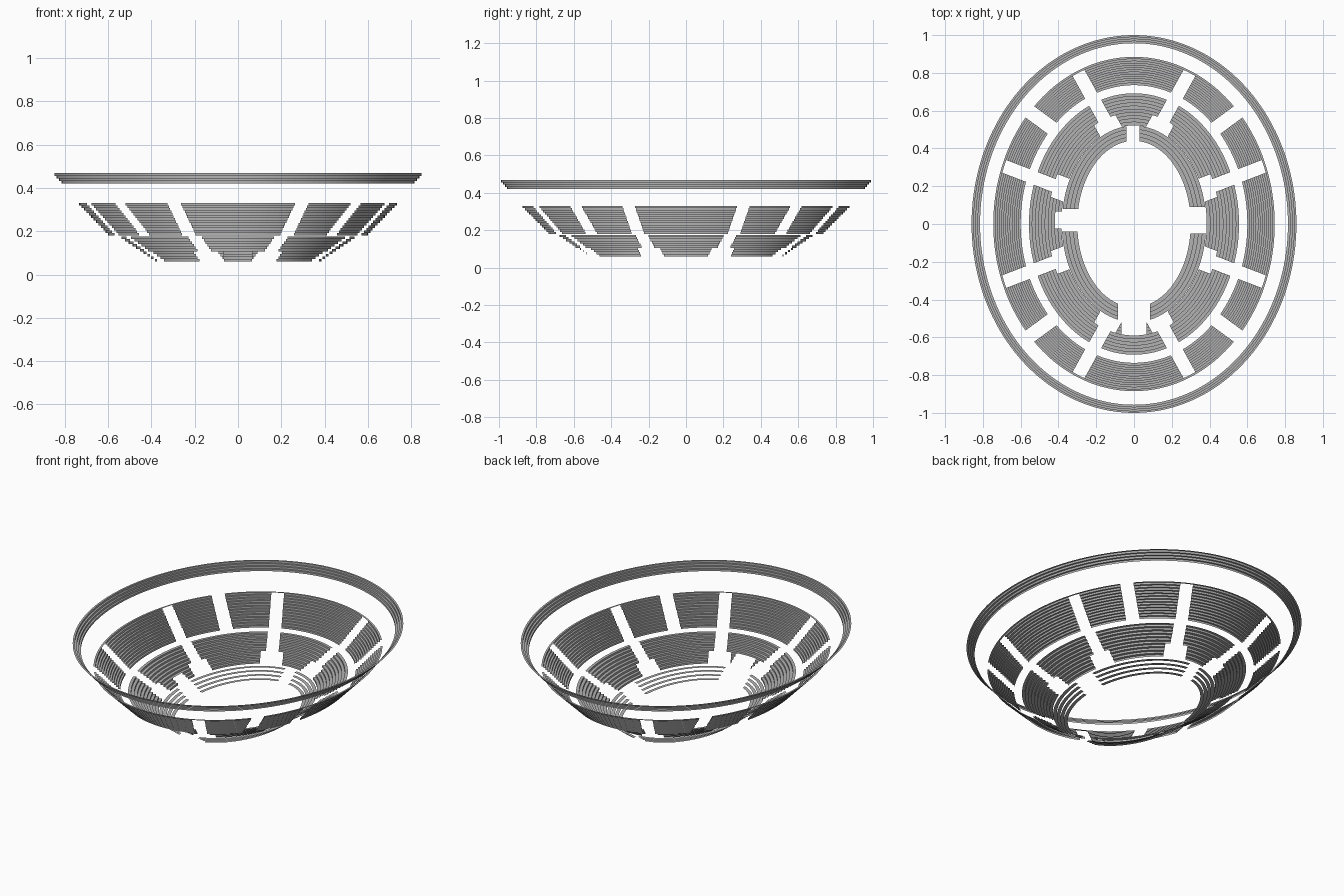
import bpy, bmesh
from math import sin, cos, pi
from mathutils import Vector

cube = bpy.data.objects.get("Cube")
if cube:
    bpy.data.objects.remove(cube, do_unlink=True)

SEGMENTS = 160

concrete = bpy.data.materials.new("concrete grey")
concrete.use_nodes = True
grey = (0.45, 0.45, 0.45, 1)
concrete.diffuse_color = grey
concrete.node_tree.nodes["Principled BSDF"].inputs["Base Color"].default_value = grey


def mirrored(start, end, width, top):
    """The same straight aisle in all four quarters of the oval."""
    return [(Vector((sx * start[0], sy * start[1], 0)),
             Vector((sx * end[0], sy * end[1], 0)), width, top)
            for sx in (-1, 1) for sy in (-1, 1)]


def oval(bm, a, b, z):
    return [bm.verts.new((a * cos(2 * pi * i / SEGMENTS),
                          b * sin(2 * pi * i / SEGMENTS), z))
            for i in range(SEGMENTS)]


def bridge(bm, low, high):
    for i in range(SEGMENTS):
        j = (i + 1) % SEGMENTS
        bm.faces.new((low[j], low[i], high[i], high[j]))


def cut_aisle(bm, start, end, width, top):
    """Remove every face below top inside a straight strip leading outward."""
    along = (end - start).normalized()
    side = Vector((-along.y, along.x, 0))
    for s in (-1, 1):
        bmesh.ops.bisect_plane(bm, geom=bm.verts[:] + bm.edges[:] + bm.faces[:],
                               plane_co=start + side * s * width / 2,
                               plane_no=side, dist=1e-6)
    doomed = []
    for f in bm.faces:
        c = f.calc_center_median()
        rel = c - start
        if abs(rel.dot(side)) < width / 2 and rel.dot(along) > -0.15 and c.z < top:
            doomed.append(f)
    bmesh.ops.delete(bm, geom=doomed, context='FACES')


def terrace(name, inner, outer, z0, z1, rows, aisles=(), risers=True):
    """Oval seating rows; each is a riser followed by a flat tread."""
    bm = bmesh.new()
    lerp = lambda p, q, t: p + (q - p) * t
    lip = oval(bm, *inner, z0) if risers else None
    for i in range(rows):
        t, u = i / rows, (i + 1) / rows
        z = lerp(z0, z1, u) if risers else lerp(z0, z1, i / (rows - 1))
        front = oval(bm, lerp(inner[0], outer[0], t), lerp(inner[1], outer[1], t), z)
        back = oval(bm, lerp(inner[0], outer[0], u), lerp(inner[1], outer[1], u), z)
        if risers:
            bridge(bm, lip, front)
        bridge(bm, front, back)
        lip = back
    for aisle in aisles:
        cut_aisle(bm, *aisle)
    mesh = bpy.data.meshes.new(name)
    bm.to_mesh(mesh)
    bm.free()
    mesh.materials.append(concrete)
    obj = bpy.data.objects.new(name, mesh)
    bpy.context.collection.objects.link(obj)
    return obj


# Aisles shared by the tiers, and the wider entrances at their feet
end_start, end_stop = (0.155, 0.55), (0.305, 0.82)
side_start, side_stop = (0.40, 0.195), (0.70, 0.31)
main_aisles = lambda top: (mirrored(end_start, end_stop, 0.07, top)
                           + mirrored(side_start, side_stop, 0.07, top))
entrances = (mirrored(end_start, end_stop, 0.125, 0.108)
             + mirrored(side_start, side_stop, 0.125, 0.108))
corner_aisles = mirrored((0.465, 0.53), (0.56, 0.60), 0.075, 1)

# Tunnels through the middle of the front and right-hand stands
tunnels = [(Vector((0, -0.5, 0)), Vector((0, -1, 0)), 0.13, 0.108),
           (Vector((-0.38, 0.02, 0)), Vector((-1, 0.02, 0)), 0.09, 0.09)]

# Openings between the four pitch-side arcs
pitch_gaps = [(Vector((0, -0.5, 0)), Vector((0, -1, 0)), 0.17, 1),
              (Vector((-0.005, 0.5, 0)), Vector((-0.005, 1, 0)), 0.07, 1),
              (Vector((0.35, 0.02, 0)), Vector((1, 0.02, 0)), 0.14, 1),
              (Vector((-0.35, 0.02, 0)), Vector((-1, 0.02, 0)), 0.12, 1)]

# Floating pitch-side rows, lower and middle stands, top rim
terrace("pitch_side_rows", (0.30, 0.44), (0.382, 0.52), 0, 0.047, 4,
        pitch_gaps, risers=False)
terrace("lower_stand", (0.385, 0.522), (0.556, 0.692), 0.06, 0.176, 10,
        main_aisles(1) + entrances + tunnels)
terrace("middle_stand", (0.60, 0.735), (0.745, 0.885), 0.18, 0.33, 13,
        main_aisles(0.326) + corner_aisles)
terrace("top_rim", (0.815, 0.957), (0.86, 1.0), 0.42, 0.468, 4)
